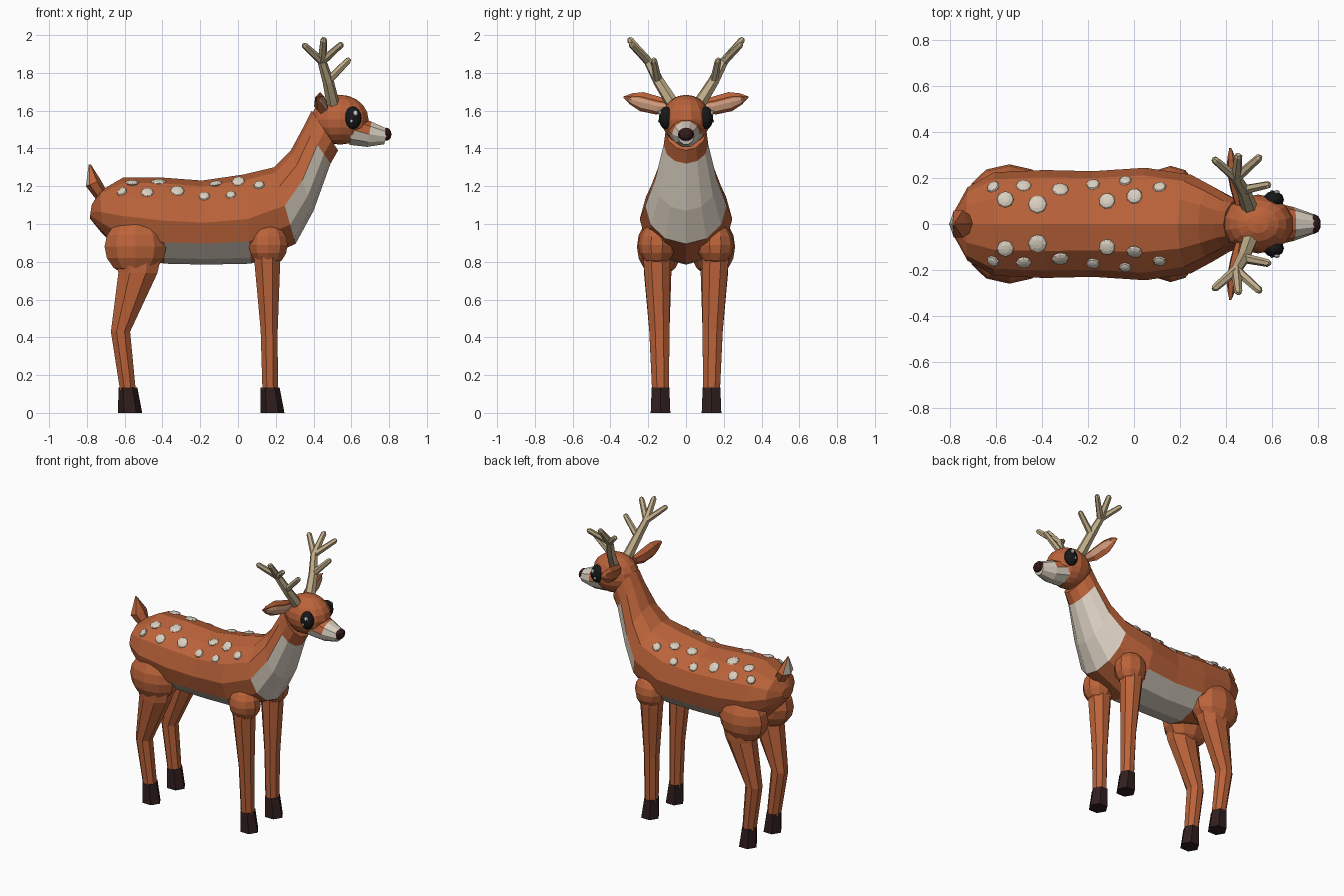
import bpy, bmesh, math
from mathutils import Vector as V, Matrix
from mathutils.bvhtree import BVHTree

if "Cube" in bpy.data.objects:
    bpy.data.objects.remove(bpy.data.objects["Cube"])


def mat(name, r, g, b):
    m = bpy.data.materials.new(name)
    m.diffuse_color = (r, g, b, 1)
    m.use_nodes = True
    m.node_tree.nodes["Principled BSDF"].inputs["Base Color"].default_value = m.diffuse_color
    return m


COAT = mat("russet_coat", .50, .125, .042)
CREAM = mat("cream_fur", .69, .62, .52)
BONE = mat("antler_bone", .53, .42, .25)
HOOF = mat("hoof_brown", .030, .013, .013)
NOSE = mat("nose_brown", .035, .010, .010)
BLACK = mat("eye_black", .009, .009, .009)
WHITE = mat("eye_glint", .9, .9, .9)
PINK = mat("inner_ear", .62, .33, .21)


def finish(name, bm, mats, rule=None):
    bmesh.ops.recalc_face_normals(bm, faces=bm.faces)
    if rule:
        for f in bm.faces:
            f.material_index = rule(f)
    me = bpy.data.meshes.new(name)
    bm.to_mesh(me)
    bm.free()
    for m in mats:
        me.materials.append(m)
    ob = bpy.data.objects.new(name, me)
    bpy.context.collection.objects.link(ob)
    return ob


def loft(name, rings, sides, mats, rule=None, turn=0.0):
    """Skin rings of (centre, side vector, up vector); the side vectors set the size."""
    bm = bmesh.new()
    rows = []
    for c, u, v in rings:
        rows.append([])
        for i in range(sides):
            a = math.tau * (i + turn) / sides
            rows[-1].append(bm.verts.new(V(c) + V(u) * math.sin(a) + V(v) * math.cos(a)))
    for k in range(len(rows) - 1):
        for i in range(sides):
            j = (i + 1) % sides
            bm.faces.new((rows[k][i], rows[k][j], rows[k + 1][j], rows[k + 1][i]))
    bm.faces.new(rows[0])
    bm.faces.new(rows[-1])
    return finish(name, bm, mats, rule)


def ball(name, c, r, m, seg=12, rows=8, rot=None):
    bm = bmesh.new()
    bmesh.ops.create_uvsphere(bm, u_segments=seg, v_segments=rows, radius=1)
    M = Matrix.Translation(c) @ (rot or Matrix()) @ Matrix.Diagonal((*r, 1))
    bmesh.ops.transform(bm, matrix=M, verts=bm.verts)
    return finish(name, bm, [m])


def tube(name, pts, m, sides=6):
    """Tapered tube through (x, y, z, radius) points."""
    rings = []
    for i, p in enumerate(pts):
        d = V(pts[min(i + 1, len(pts) - 1)][:3]) - V(pts[max(i - 1, 0)][:3])
        u = d.normalized().cross(V((1, 0.3, 0))).normalized()
        v = d.normalized().cross(u)
        rings.append((p[:3], u * p[3], v * p[3]))
    return loft(name, rings, sides, [m])


def section(top, bottom, w):
    t, b = V((top[0], 0, top[1])), V((bottom[0], 0, bottom[1]))
    return (t + b) / 2, (0, w, 0), (t - b) / 2


# Body and neck: top point, bottom point, half width
body_rings = [section(*s) for s in [
    ((-.775, 1.10), (-.785, 1.03), .06),
    ((-.73, 1.175), (-.72, .95), .16),
    ((-.61, 1.245), (-.61, .84), .225),
    ((-.39, 1.245), (-.39, .79), .235),
    ((-.19, 1.23), (-.17, .785), .23),
    ((.03, 1.262), (.07, .79), .245),
    ((.19, 1.30), (.305, .895), .215),
    ((.28, 1.39), (.40, 1.07), .165),
    ((.35, 1.52), (.49, 1.32), .118),
    ((.39, 1.60), (.53, 1.39), .108)]]


def body_rule(f):
    c, n = f.calc_center_median(), f.normal
    belly = -.385 < c.x < .05 and c.z < .93 and n.z < -.2
    chest = c.x > .24 and .9 < c.z < 1.34 and n.x > .4 and n.z < .1
    return 1 if belly or chest else 0


body = loft("body", body_rings, 12, [COAT, CREAM], body_rule)
bm = bmesh.new()
bm.from_mesh(body.data)
skin = BVHTree.FromBMesh(bm)
bm.free()

# Cream back spots: x, y, z, radius
SPOTS = [(-.62, .17, 1.18, .030), (-.56, .11, 1.23, .037), (-.48, .18, 1.18, .034),
         (-.42, .09, 1.24, .041), (-.32, .16, 1.185, .037), (-.18, .18, 1.155, .031),
         (-.12, .105, 1.23, .036), (-.04, .20, 1.165, .028), (0, .13, 1.235, .035),
         (.11, .17, 1.215, .030)]

# Head with muzzle and nose
ball("head", (.54, 0, 1.552), (.155, .128, .132), COAT, 14, 10)
loft("muzzle", [((.60, 0, 1.50), (0, .095, 0), (.01, 0, .085)),
                ((.695, 0, 1.475), (0, .074, 0), (.012, 0, .070)),
                ((.785, 0, 1.462), (0, .042, 0), (.012, 0, .042))], 10, [COAT, CREAM],
     lambda f: 0 if f.normal.z > .15 and f.calc_center_median().x < .68 else 1, .5)
ball("nose", (.785, 0, 1.475), (.029, .043, .035), NOSE, 10, 6)

# Tail: broad in the middle, cream on the rear
loft("tail", [((-.715, 0, 1.14), (0, .035, 0), (.025, 0, .025)),
              ((-.765, 0, 1.215), (0, .068, 0), (.04, 0, .015)),
              ((-.785, 0, 1.315), (0, .006, 0), (.006, 0, 0))], 6, [COAT, CREAM],
     lambda f: 1 if f.normal.x < -.3 and f.calc_center_median().z > 1.17 else 0)


def leg(name, s, rings):
    return loft(name, [((x, s * y, z), (0, r * k, 0), (r, 0, 0)) for x, y, z, r, k in rings],
                8, [COAT], None, .5)


def hoof(name, s, x):
    return loft(name, [((x, s * .135, .135), (0, .054, 0), (.05, 0, 0)),
                       ((x + .012, s * .135, 0), (0, .06, 0), (.064, 0, 0))], 6, [HOOF])


for s, side in ((-1, "right"), (1, "left")):
    for i, (x, y, z, r) in enumerate(SPOTS):
        p, n, _, _ = skin.find_nearest(V((x, s * y, z)))
        rot = n.to_track_quat('Z', 'Y').to_matrix().to_4x4()
        ball(f"{side}_spot_{i + 1}", p, (r, r, .013), CREAM, 8, 6, rot)

    # Front leg
    ball(f"{side}_shoulder", (.16, s * .155, .89), (.108, .098, .115), COAT, 10, 8)
    leg(f"{side}_front_leg", s, [(.155, .155, .90, .078, 1), (.155, .155, .80, .074, 1.02),
                                 (.165, .141, .44, .049, 1.18), (.170, .135, .12, .044, 1.1)])
    hoof(f"{side}_front_hoof", s, .17)

    # Hind leg
    ball(f"{side}_thigh", (-.543, s * .14, .88), (.172, .12, .158), COAT, 10, 8)
    leg(f"{side}_hind_leg", s, [(-.53, .15, .84, .135, .6), (-.53, .15, .74, .112, .7),
                                (-.622, .141, .43, .055, 1.05), (-.583, .135, .12, .045, 1.08)])
    hoof(f"{side}_hind_hoof", s, -.583)

    # Eye with two glints
    ball(f"{side}_eye", (.608, s * .106, 1.562), (.045, .038, .060), BLACK, 12, 8)
    ball(f"{side}_glint_large", (.622, s * .139, 1.588), (.013, .009, .015), WHITE, 8, 6)
    ball(f"{side}_glint_small", (.600, s * .142, 1.545), (.008, .006, .009), WHITE, 8, 6)

    # Ear: leaf swept outward, with a pale plate on its front
    ear = [(.455, .085, 1.625, .030), (.445, .15, 1.627, .047), (.43, .235, 1.648, .050),
           (.425, .29, 1.662, .030), (.42, .33, 1.672, .004)]
    loft(f"{side}_ear", [((x, s * y, z), (.028 * w / .05, 0, 0), (.006, -s * w * .2, w))
                         for x, y, z, w in ear], 6, [COAT])
    loft(f"{side}_inner_ear", [((x + .024 * w / .05, s * y, z - .004), (.007, 0, 0),
                                (0, -s * w * .15, w * .62))
                               for x, y, z, w in ear[:-1]] +
         [((.425, s * .312, 1.667), (.002, 0, 0), (0, 0, .002))], 4, [PINK])

    # Antler: beam and three tines
    fork = (.445, s * .20, 1.86, .024)
    tube(f"{side}_antler_beam", [(.507, s * .06, 1.62, .036), (.477, s * .145, 1.755, .030), fork,
                                 (.454, s * .295, 1.973, .018), (.455, s * .303, 1.985, .009)], BONE)
    for label, start, tip in (("rear", fork, (.345, .285, 1.952)),
                              ("front", fork, (.552, .295, 1.955)),
                              ("lower", (.475, s * .148, 1.755, .023), (.592, .172, 1.875))):
        a, b = V(start[:3]), V((tip[0], s * tip[1], tip[2]))
        q = a.lerp(b, .93)
        tube(f"{side}_antler_{label}_tine", [(*a, .022), (*q, .017), (*b, .009)], BONE)
